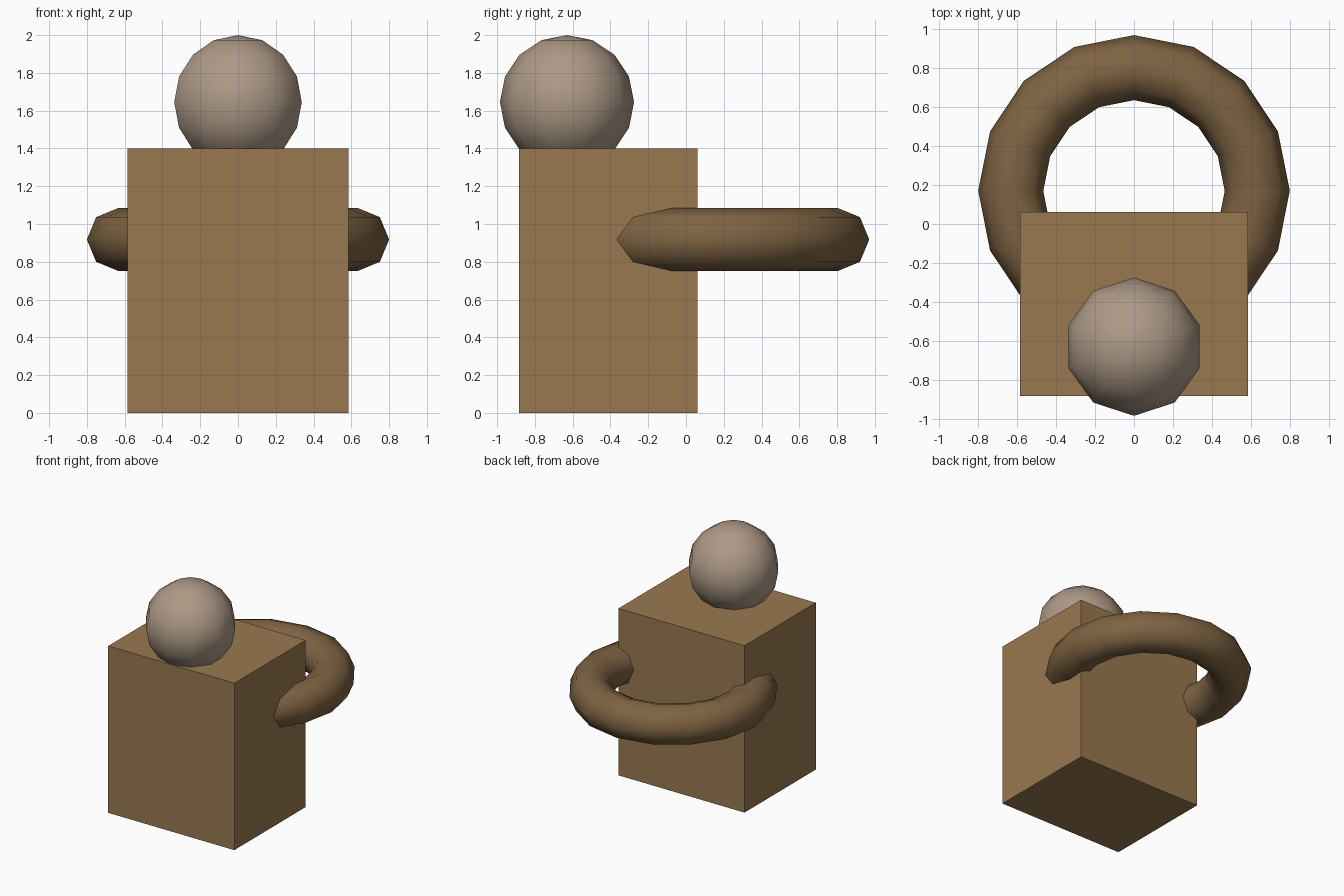
import bpy

if "Cube" in bpy.data.objects:
    bpy.data.objects.remove(bpy.data.objects["Cube"])


def finish(name, color, smooth=False):
    """Name the active object, colour it and set its shading."""
    obj = bpy.context.object
    obj.name = name
    mat = bpy.data.materials.new(name + "_material")
    mat.diffuse_color = (*color, 1)
    mat.use_nodes = True
    mat.node_tree.nodes["Principled BSDF"].inputs["Base Color"].default_value = mat.diffuse_color
    obj.data.materials.append(mat)
    if smooth:
        bpy.ops.object.shade_smooth()
    return obj


# Box-shaped body
bpy.ops.mesh.primitive_cube_add(size=1, location=(0, -0.412, 0.7))
body = finish("body", (0.32, 0.19, 0.08))
body.scale = (1.17, 0.945, 1.4)
bpy.ops.object.transform_apply(location=False, rotation=False, scale=True)

# Round knob, low-poly sphere sunk into the top
bpy.ops.mesh.primitive_uv_sphere_add(
    segments=10, ring_count=8, radius=0.355, location=(0, -0.63, 1.645))
finish("knob", (0.42, 0.32, 0.24), smooth=True)

# Ring running through the body and out of the back
bpy.ops.mesh.primitive_torus_add(
    major_segments=16, minor_segments=8, major_radius=0.633,
    minor_radius=0.167, location=(0, 0.17, 0.918))
finish("ring", (0.21, 0.125, 0.055), smooth=True)
